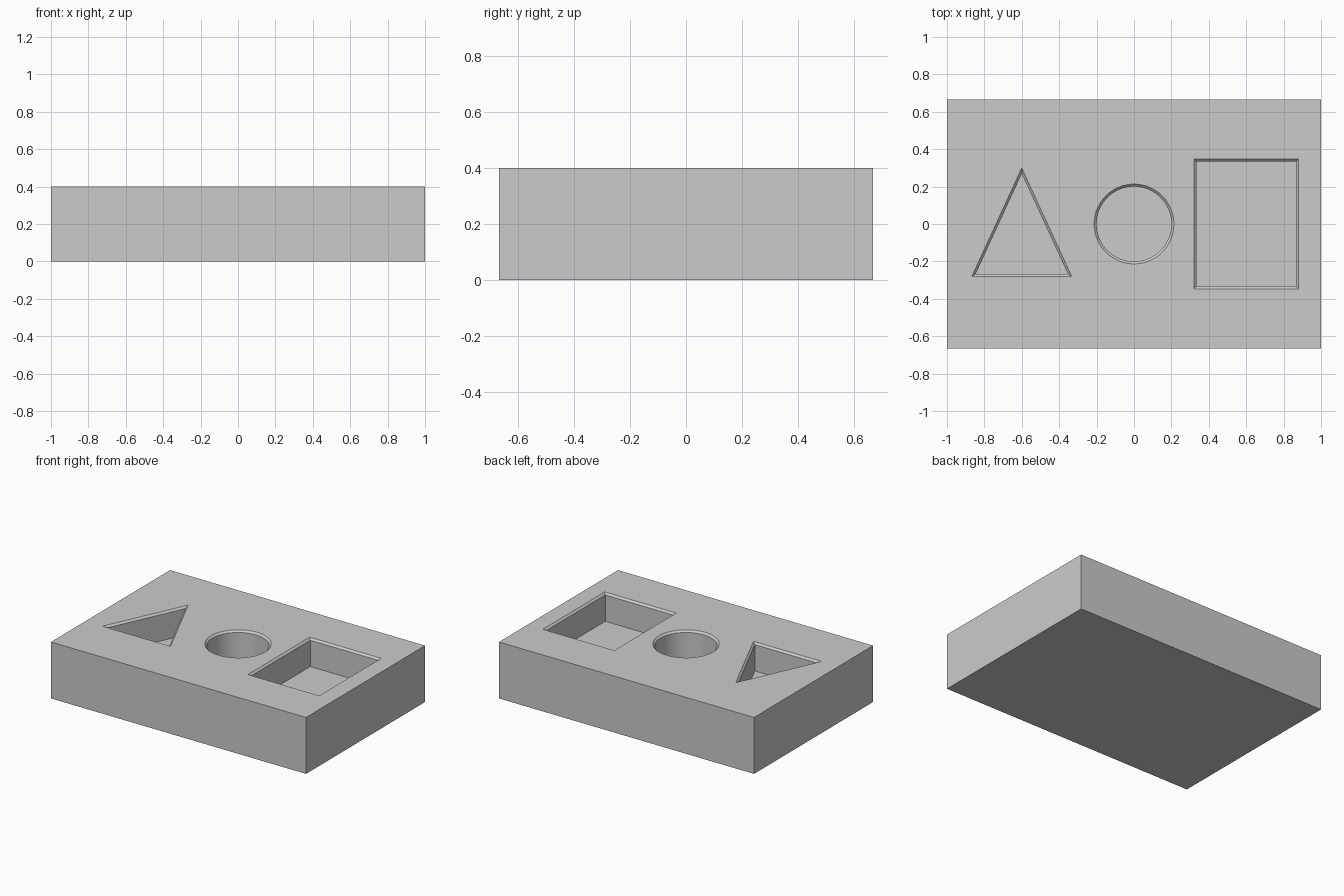
import bpy, bmesh, math
from mathutils import Vector

if "Cube" in bpy.data.objects:
    bpy.data.objects.remove(bpy.data.objects["Cube"])

HEIGHT, FLOOR, BEVEL = 0.4, 0.2, 0.0133


def inset(points, d):
    """Move every side of a counter-clockwise convex outline inward by d."""
    result = []
    for i, p in enumerate(points):
        a = (p - points[i - 1]).normalized()
        b = (points[(i + 1) % len(points)] - p).normalized()
        na, nb = Vector((-a.y, a.x)), Vector((-b.y, b.x))
        result.append(p + (na + nb) * d / (1 + na.dot(nb)))
    return result


def make_object(name, bm):
    bmesh.ops.recalc_face_normals(bm, faces=bm.faces)
    mesh = bpy.data.meshes.new(name)
    bm.to_mesh(mesh)
    bm.free()
    obj = bpy.data.objects.new(name, mesh)
    bpy.context.collection.objects.link(obj)
    return obj


def pocket_cutter(name, outline):
    """Prism with a flared mouth, giving the pocket a chamfered rim."""
    outer = [Vector(p) for p in outline]
    inner = inset(outer, BEVEL)
    levels = [(inner, FLOOR), (inner, HEIGHT - BEVEL), (outer, HEIGHT), (outer, HEIGHT + 0.1)]
    bm = bmesh.new()
    rings = [[bm.verts.new((p.x, p.y, z)) for p in loop] for loop, z in levels]
    n = len(outer)
    for low, high in zip(rings, rings[1:]):
        for i in range(n):
            j = (i + 1) % n
            bm.faces.new((low[i], low[j], high[j], high[i]))
    bm.faces.new(rings[0][::-1])
    bm.faces.new(rings[-1])
    return make_object(name, bm)


# Solid block
bm = bmesh.new()
bmesh.ops.create_cube(bm, size=1)
bmesh.ops.scale(bm, vec=(2, 4 / 3, HEIGHT), verts=bm.verts)
bmesh.ops.translate(bm, vec=(0, 0, HEIGHT / 2), verts=bm.verts)
block = make_object("shape_block", bm)

# Triangle, round and rectangular pockets
circle = [(0.2133 * math.cos(math.tau * i / 64), 0.2133 * math.sin(math.tau * i / 64))
          for i in range(64)]
cutters = [
    pocket_cutter("triangle_cutter", [(-0.867, -0.28), (-0.333, -0.28), (-0.6, 0.3)]),
    pocket_cutter("circle_cutter", circle),
    pocket_cutter("rectangle_cutter",
                  [(0.32, -0.347), (0.88, -0.347), (0.88, 0.347), (0.32, 0.347)]),
]

# Cut the pockets, then remove the cutters
bpy.context.view_layer.objects.active = block
block.select_set(True)
for cutter in cutters:
    mod = block.modifiers.new(cutter.name, 'BOOLEAN')
    mod.operation = 'DIFFERENCE'
    mod.solver = 'EXACT'
    mod.object = cutter
    cutter.hide_render = True
    bpy.ops.object.modifier_apply(modifier=mod.name)
    bpy.data.objects.remove(cutter)

bpy.ops.object.shade_smooth_by_angle(angle=math.radians(30))
